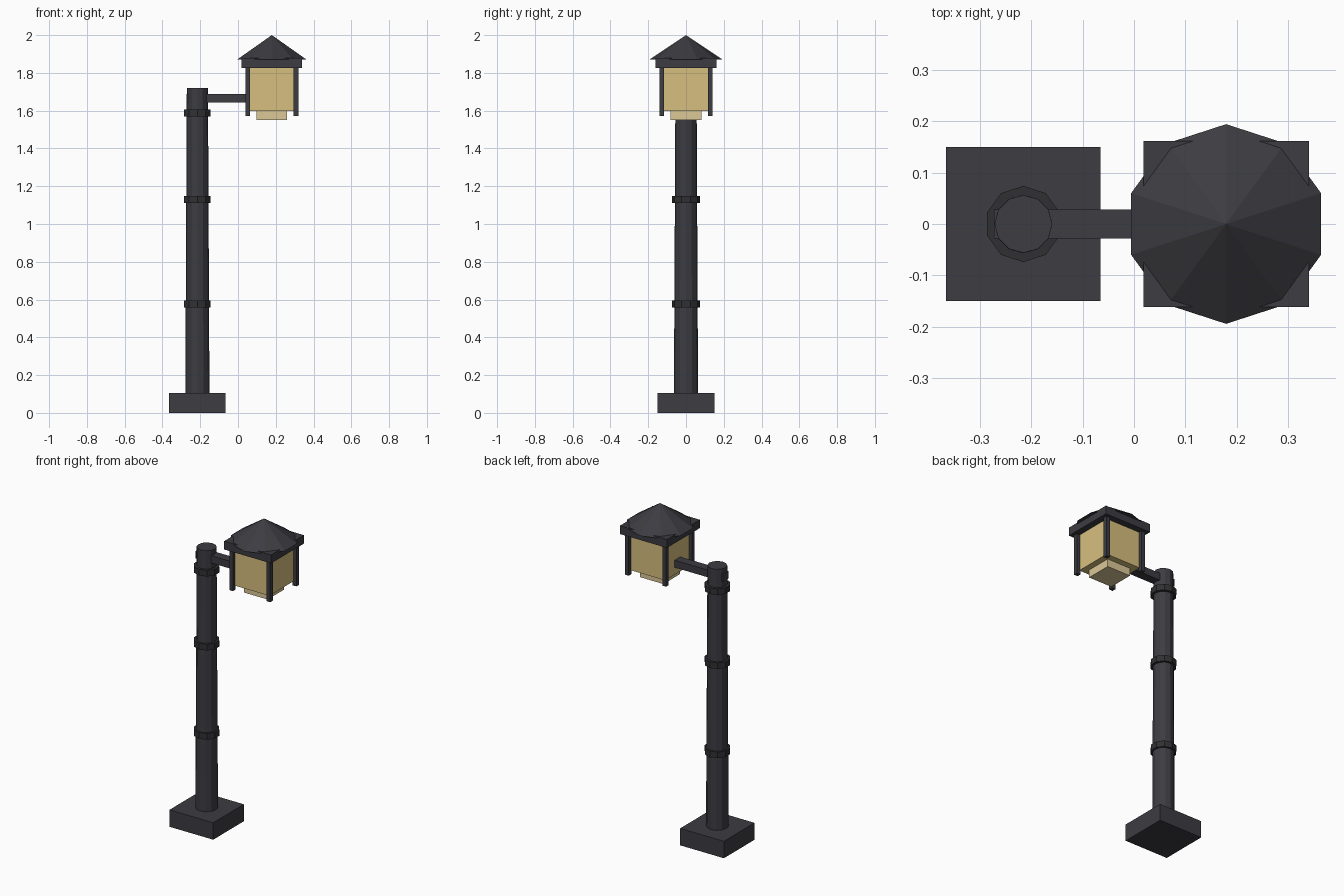
import bpy

if "Cube" in bpy.data.objects:
    bpy.data.objects.remove(bpy.data.objects["Cube"])

POLE_X = -0.215
LAMP_X = 0.179


def material(name, rgb):
    m = bpy.data.materials.new(name)
    m.diffuse_color = (*rgb, 1.0)
    m.use_nodes = True
    m.node_tree.nodes["Principled BSDF"].inputs["Base Color"].default_value = m.diffuse_color
    return m


IRON = material("dark_iron", (0.045, 0.045, 0.054))
RING = material("darker_iron", (0.03, 0.03, 0.034))
GLASS = material("amber_glass", (0.68, 0.52, 0.21))
PALE = material("pale_glass", (0.71, 0.58, 0.31))


def finish(name, mat):
    ob = bpy.context.object
    ob.name = name
    ob.data.materials.append(mat)
    return ob


def box(name, x, y, z, mat):
    """Box from (min, max) ranges on each axis."""
    bpy.ops.mesh.primitive_cube_add(
        size=1, location=[(a + b) / 2 for a, b in (x, y, z)])
    ob = finish(name, mat)
    ob.scale = [b - a for a, b in (x, y, z)]
    bpy.ops.object.transform_apply(location=False, rotation=False, scale=True)
    return ob


def square(name, cx, cy, half, z0, z1, mat):
    return box(name, (cx - half, cx + half), (cy - half, cy + half), (z0, z1), mat)


def tapered(name, x, r0, r1, z0, z1, sides, mat):
    bpy.ops.mesh.primitive_cone_add(
        vertices=sides, radius1=r0, radius2=r1, depth=z1 - z0,
        location=(x, 0, (z0 + z1) / 2))
    return finish(name, mat)


# Base and tapered pole
square("base", POLE_X, 0, 0.15, 0, 0.105, IRON)
tapered("pole", POLE_X, 0.064, 0.056, 0.08, 1.72, 12, IRON)

# Collars round the pole
for i, z in enumerate((0.576, 1.129, 1.588)):
    tapered(f"collar_{i + 1}", POLE_X, 0.074, 0.074, z - 0.019, z + 0.019, 10, RING)

# Arm to the lantern
box("arm", (-0.272, 0.065), (-0.028, 0.028), (1.643, 1.688), IRON)

# Lantern glass
square("lantern_glass", LAMP_X, 0, 0.12, 1.598, 1.83, GLASS)
square("lower_glass", LAMP_X, 0, 0.081, 1.55, 1.60, PALE)

# Corner posts
for sx in (-1, 1):
    for sy in (-1, 1):
        square("corner_post", LAMP_X + sx * 0.128, sy * 0.128, 0.0125, 1.572, 1.835, IRON)

# Roof plate and ten-sided roof
square("roof_plate", LAMP_X, 0, 0.161, 1.826, 1.878, IRON)
tapered("roof", LAMP_X, 0.194, 0, 1.87, 2.0, 10, IRON)
